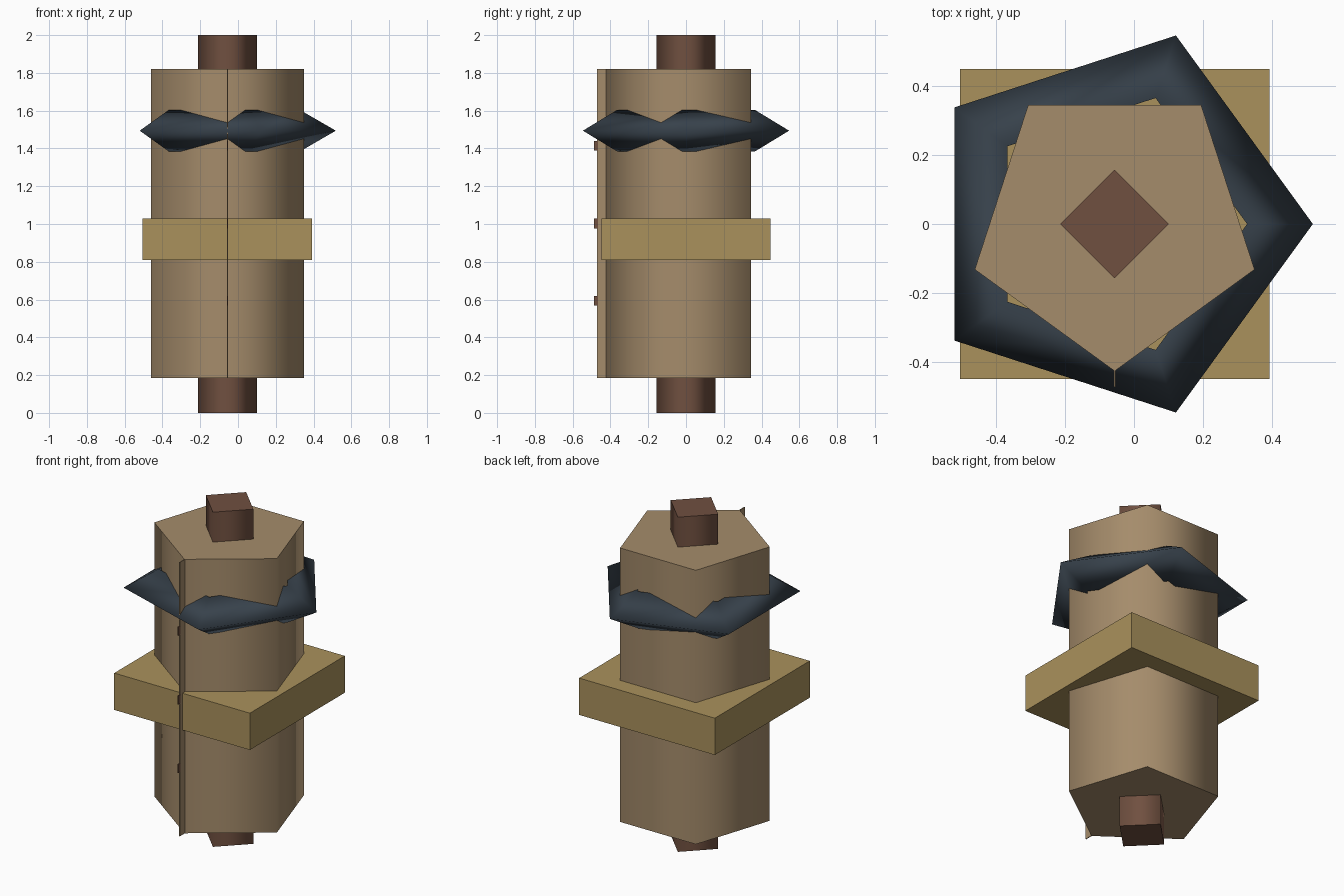
import bpy, math

if "Cube" in bpy.data.objects:
    bpy.data.objects.remove(bpy.data.objects["Cube"])

CX = -0.056  # shared vertical axis


def material(name, rgb):
    m = bpy.data.materials.new(name)
    m.diffuse_color = (*rgb, 1)
    m.use_nodes = True
    m.node_tree.nodes["Principled BSDF"].inputs["Base Color"].default_value = m.diffuse_color
    return m


TAN = material("tan", (0.376, 0.262, 0.147))
BROWN = material("brown", (0.162, 0.080, 0.051))
OCHRE = material("ochre", (0.40, 0.285, 0.107))
SLATE = material("slate", (0.038, 0.053, 0.070))


def add_object(name, verts, faces, mat, smooth=False):
    me = bpy.data.meshes.new(name)
    me.from_pydata(verts, [], faces)
    me.materials.append(mat)
    for p in me.polygons:
        p.use_smooth = smooth and len(p.vertices) == 4 and abs(p.normal.z) < 0.99
    ob = bpy.data.objects.new(name, me)
    bpy.context.collection.objects.link(ob)
    return ob


def prism(name, sides, radius, z0, z1, start, mat, smooth=True):
    angles = [math.radians(start) + math.tau * i / sides for i in range(sides)]
    verts = [(CX + radius * math.cos(a), radius * math.sin(a), z)
             for z in (z0, z1) for a in angles]
    faces = [(i, (i + 1) % sides, sides + (i + 1) % sides, sides + i)
             for i in range(sides)]
    faces += [tuple(reversed(range(sides))), tuple(range(sides, 2 * sides))]
    return add_object(name, verts, faces, mat, smooth)


def box(name, y0, y1, z0, z1, mat, thick=0.004):
    bpy.ops.mesh.primitive_cube_add(size=1, location=(CX, (y0 + y1) / 2, (z0 + z1) / 2))
    ob = bpy.context.object
    ob.name = name
    ob.scale = (thick, y1 - y0, z1 - z0)
    ob.data.materials.append(mat)


# Central rod, pentagonal body and square collar
prism("core_rod", 4, 0.157, 0, 2, 0, BROWN)
prism("body", 5, 0.426, 0.184, 1.821, -90, TAN)
prism("square_collar", 4, 0.634, 0.81, 1.03, 45, OCHRE, smooth=False)

# Five-sided ring with a triangular section
bpy.ops.mesh.primitive_torus_add(major_segments=5, minor_segments=3,
                                 major_radius=0.447, minor_radius=0.127,
                                 location=(CX, 0, 1.494))
ring = bpy.context.object
ring.name = "ring"
ring.data.materials.append(SLATE)
bpy.ops.object.shade_smooth()

# Thin seam fin on the front edge, with three small tabs
box("seam_fin", -0.472, -0.40, 0.184, 1.821, TAN)
for i, z in enumerate((0.594, 1.003, 1.414)):
    box(f"seam_tab_{i + 1}", -0.488, -0.465, z - 0.026, z + 0.026, BROWN, 0.006)
